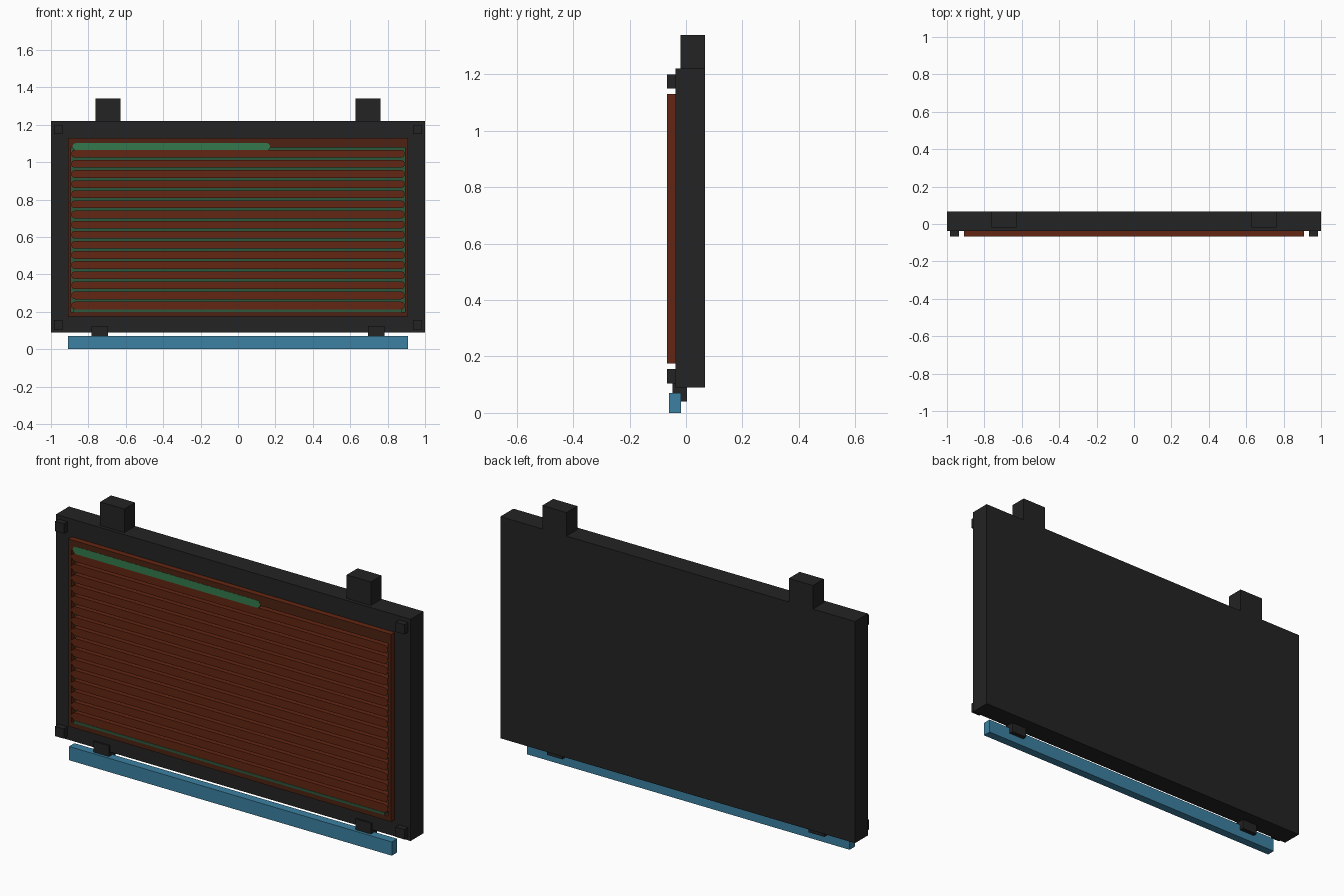
import bpy, bmesh, math

if "Cube" in bpy.data.objects:
    bpy.data.objects.remove(bpy.data.objects["Cube"])


def material(name, rgb):
    m = bpy.data.materials.new(name)
    m.diffuse_color = (*rgb, 1)
    m.use_nodes = True
    m.node_tree.nodes["Principled BSDF"].inputs["Base Color"].default_value = m.diffuse_color
    return m


BLACK = material("charcoal", (0.017, 0.017, 0.017))
BROWN = material("rust brown", (0.125, 0.019, 0.006))
DARK = material("dark brown", (0.075, 0.016, 0.006))
BLUE = material("steel blue", (0.045, 0.22, 0.36))
GREEN = material("leaf green", (0.034, 0.19, 0.075))
DEEP = material("deep green", (0.025, 0.095, 0.045))


def finish(name, bm, *mats):
    bmesh.ops.recalc_face_normals(bm, faces=bm.faces)
    me = bpy.data.meshes.new(name)
    bm.to_mesh(me)
    bm.free()
    for m in mats:
        me.materials.append(m)
    ob = bpy.data.objects.new(name, me)
    bpy.context.collection.objects.link(ob)
    return ob


def box(name, x, y, z, mat):
    """Box from (min, max) pairs."""
    bm = bmesh.new()
    bmesh.ops.create_cube(bm, size=1)
    for v in bm.verts:
        v.co = [a + (b - a) * (c + 0.5) for (a, b), c in zip((x, y, z), v.co)]
    return finish(name, bm, mat)


def capsule(name, x0, x1, zc, r, y0, y1, mat, n=8):
    """Flat bar with round ends, extruded along y."""
    bm = bmesh.new()
    pts = []
    for cx, start in ((x1 - r, -math.pi / 2), (x0 + r, math.pi / 2)):
        for i in range(n + 1):
            a = start + math.pi * i / n
            pts.append((cx + r * math.cos(a), zc + r * math.sin(a)))
    face = bm.faces.new([bm.verts.new((px, y0, pz)) for px, pz in pts])
    ext = bmesh.ops.extrude_face_region(bm, geom=[face])
    for v in ext["geom"]:
        if isinstance(v, bmesh.types.BMVert):
            v.co.y = y1
    return finish(name, bm, mat)


def ring(name, outer, inner, y0, y1, side_mat, front_mat):
    """Rectangular rim; its front faces take the second material."""
    bm = bmesh.new()

    def loop(rect, y):
        x, z0, z1 = rect
        return [bm.verts.new(p) for p in
                ((-x, y, z0), (x, y, z0), (x, y, z1), (-x, y, z1))]

    loops = [loop(outer, y0), loop(inner, y0), loop(inner, y1), loop(outer, y1)]
    for k in range(4):
        a, b = loops[k], loops[(k + 1) % 4]
        for i in range(4):
            j = (i + 1) % 4
            f = bm.faces.new((a[i], a[j], b[j], b[i]))
            f.material_index = 1 if k == 0 else 0
    return finish(name, bm, side_mat, front_mat)


FRONT, FACE, BACK = -0.067, -0.038, 0.067

# Main housing
box("housing", (-1, 1), (FACE, BACK), (0.09, 1.22), BLACK)

# Hangers, lower brackets and corner bumpers on both sides
for s, side in ((-1, "left"), (1, "right")):
    def span(a, b):
        return tuple(sorted((s * a, s * b)))
    box(f"{side}_hanger", span(0.627, 0.763), (-0.02, BACK), (1.22, 1.34), BLACK)
    box(f"{side}_bracket", span(0.695, 0.782), (-0.047, 0.004), (0.04, 0.125), BLACK)
    for z, level in ((0.105, "lower"), (1.15, "upper")):
        box(f"{side}_{level}_bumper", span(0.935, 0.985), (FRONT, FACE),
            (z, z + 0.05), BLACK)

# Screen rim with a recessed green backing
ring("screen_rim", (0.91, 0.175, 1.13), (0.893, 0.199, 1.079), FRONT, FACE, BROWN, DARK)
box("screen_backing", (-0.893, 0.893), (FACE - 0.003, FACE), (0.199, 1.079), DEEP)

# Rows of brown bars, green showing between them
PITCH = 0.0541
for k in range(16):
    capsule(f"screen_row_{k + 1}", -0.892, 0.892, 1.045 - PITCH * k, 0.0205,
            FRONT, FACE - 0.003, BROWN)

# Bottom green line and the bright green bar at the top
box("bottom_line", (-0.88, 0.873), (FRONT, FACE), (0.199, 0.212), DEEP)
capsule("progress_bar", -0.885, 0.172, 1.083, 0.019, FRONT - 0.001, FACE, GREEN)

# Blue bar under the panel
box("lower_bar", (-0.91, 0.91), (-0.061, -0.018), (0, 0.07), BLUE)
